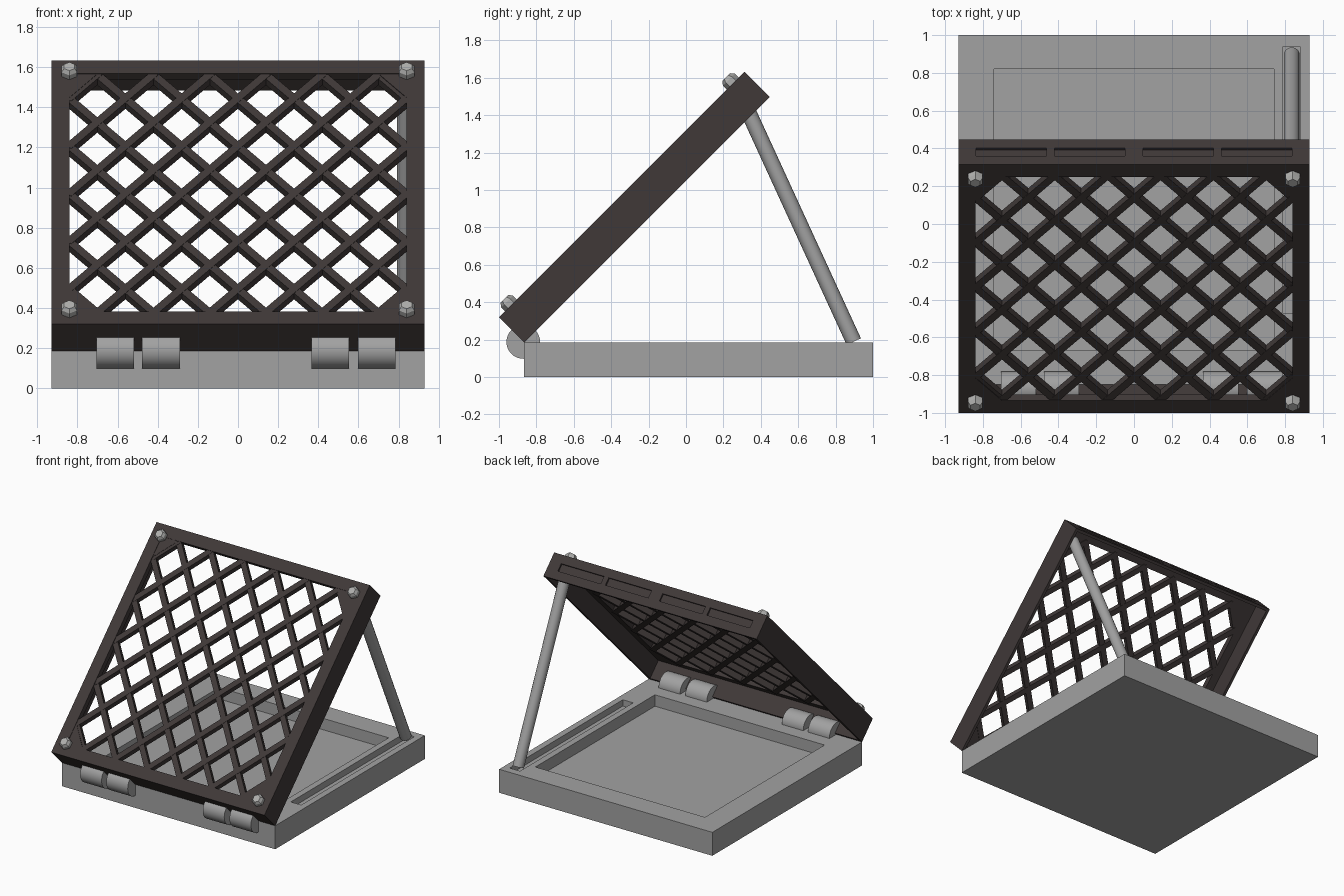
import bpy, bmesh, math
from mathutils import Matrix, Vector

if "Cube" in bpy.data.objects:
    bpy.data.objects.remove(bpy.data.objects["Cube"])


def material(name, rgb):
    m = bpy.data.materials.new(name)
    m.diffuse_color = (*rgb, 1)
    m.use_nodes = True
    m.node_tree.nodes["Principled BSDF"].inputs["Base Color"].default_value = m.diffuse_color
    return m


GREY = material("metal grey", (0.36, 0.36, 0.36))
PALE = material("bolt grey", (0.43, 0.43, 0.42))
DARK = material("dark brown", (0.05, 0.04, 0.039))

# lid space: x across, y up the slope, z out of the front face
LID = Matrix.Translation((0, -0.865, 0.185)) @ Matrix.Rotation(math.radians(45), 4, 'X')
L, T, W = 1.857, 0.19, 0.93     # lid length, thickness, half width
RIM = 0.09                      # visible rim width
WALL = 0.022


def add_box(bm, lo, hi):
    c = [(a + b) / 2 for a, b in zip(lo, hi)]
    s = [b - a for a, b in zip(lo, hi)]
    bmesh.ops.create_cube(bm, size=1, matrix=Matrix.Translation(c) @ Matrix.Diagonal((*s, 1)))


def finish(bm, name, mat, matrix=None, smooth=False):
    bmesh.ops.recalc_face_normals(bm, faces=bm.faces)
    me = bpy.data.meshes.new(name)
    bm.to_mesh(me)
    bm.free()
    ob = bpy.data.objects.new(name, me)
    bpy.context.collection.objects.link(ob)
    if mat:
        me.materials.append(mat)
    if matrix:
        ob.matrix_world = matrix
    if smooth:
        bpy.ops.object.select_all(action='DESELECT')
        ob.select_set(True)
        bpy.context.view_layer.objects.active = ob
        bpy.ops.object.shade_smooth_by_angle(angle=math.radians(35))
    return ob


def cut(ob, boxes):
    bm = bmesh.new()
    for lo, hi in boxes:
        add_box(bm, lo, hi)
    cutter = finish(bm, "cutter", None, ob.matrix_world.copy())
    cutter.hide_render = True
    mod = ob.modifiers.new("cut", 'BOOLEAN')
    mod.operation, mod.solver, mod.object = 'DIFFERENCE', 'EXACT', cutter
    bpy.context.view_layer.update()
    bpy.ops.object.select_all(action='DESELECT')
    ob.select_set(True)
    bpy.context.view_layer.objects.active = ob
    bpy.ops.object.modifier_apply(modifier=mod.name)
    bpy.data.objects.remove(cutter)


def rod(name, a, b, r, sides, mat):
    a, b = Vector(a), Vector(b)
    bm = bmesh.new()
    bmesh.ops.create_cone(bm, cap_ends=True, segments=sides, radius1=r, radius2=r, depth=(b - a).length)
    m = Matrix.Translation((a + b) / 2) @ (b - a).to_track_quat('Z', 'Y').to_matrix().to_4x4()
    return finish(bm, name, mat, m, smooth=True)


# base tray with a square recess and a storage groove for the prop
bm = bmesh.new()
add_box(bm, (-W, -0.865, 0), (W, 1.0, 0.185))
base = finish(bm, "base_tray", GREY)
cut(base, [((-0.74, -0.67, 0.095), (0.74, 0.82, 0.3)),
           ((0.79, -0.47, 0.135), (0.88, 0.94, 0.3))])

# lid walls
bm = bmesh.new()
add_box(bm, (-W, 0, 0), (W, WALL, T))
for s in (-1, 1):
    x0, x1 = sorted((s * W, s * (W - WALL)))
    add_box(bm, (x0, WALL, 0), (x1, L - WALL, T))
finish(bm, "lid_walls", DARK, LID)

# top end wall with four shallow slots
bm = bmesh.new()
add_box(bm, (-W, L - WALL, 0), (W, L, T))
end_wall = finish(bm, "lid_end_wall", DARK, LID)
cut(end_wall, [((x - 0.187, L - 0.014, 0.065), (x + 0.187, L + 0.1, 0.125))
               for x in (-0.65, -0.235, 0.235, 0.65)])

# lid front rim with filled corners
PX, PY = 0.28, (L - 2 * RIM) / 5     # lattice pitch
IX, IY, CY = W - RIM, L / 2 - RIM, L / 2
bm = bmesh.new()
for s in (-1, 1):
    y0, y1 = sorted((CY + s * IY, CY + s * (L / 2 - 0.001)))
    add_box(bm, (-W + 0.001, y0, T - 0.045), (W - 0.001, y1, T))
    x0, x1 = sorted((s * IX, s * (W - 0.001)))
    add_box(bm, (x0, CY - IY, T - 0.045), (x1, CY + IY, T))
    for t in (-1, 1):
        tri = [(s * IX, CY + t * IY), (s * (IX - PX / 2), CY + t * IY),
               (s * IX, CY + t * (IY - PY / 2))]
        lo = [bm.verts.new((*p, T - 0.045)) for p in tri]
        hi = [bm.verts.new((*p, T - 0.003)) for p in tri]
        bm.faces.new(lo)
        bm.faces.new(hi)
        for i in range(3):
            j = (i + 1) % 3
            bm.faces.new((lo[i], lo[j], hi[j], hi[i]))
finish(bm, "lid_rim", DARK, LID)

# diagonal lattice bars, clipped to the opening
bm = bmesh.new()
for s in (-1, 1):
    for k in range(-5, 6):
        p0, p1 = max(-3, -2.5 - k), min(3, 2.5 - k)
        a = Vector((s * p0 * PX, CY + (p0 + k) * PY, 0))
        b = Vector((s * p1 * PX, CY + (p1 + k) * PY, 0))
        d = b - a
        c = (a + b) / 2 + Vector((0, 0, T - 0.028 + 0.001 * s))
        bmesh.ops.create_cube(bm, size=1, matrix=Matrix.Translation(c)
                              @ Matrix.Rotation(math.atan2(d.y, d.x), 4, 'Z')
                              @ Matrix.Diagonal((d.length + 0.02, 0.042, 0.044, 1)))
finish(bm, "lid_lattice", DARK, LID)

# hexagonal corner bolts with a bevelled head
for i, (s, t) in enumerate([(-1, -1), (1, -1), (-1, 1), (1, 1)]):
    bm = bmesh.new()
    for r1, r2, z, h in ((0.045, 0.045, 0.015, 0.03), (0.045, 0.03, 0.0395, 0.019)):
        bmesh.ops.create_cone(bm, cap_ends=True, segments=6, radius1=r1, radius2=r2, depth=h,
                              matrix=Matrix.Translation((s * IX, CY + t * IY, T + z))
                              @ Matrix.Rotation(math.radians(30), 4, 'Z'))
    # points face left and right
    bmesh.ops.rotate(bm, verts=bm.verts, cent=(s * IX, CY + t * IY, 0),
                     matrix=Matrix.Rotation(math.radians(30), 3, 'Z'))
    finish(bm, f"corner_bolt_{i + 1}", PALE, LID)

# hinge knuckles
for i, x in enumerate((-0.705, -0.477, 0.365, 0.598)):
    rod(f"hinge_knuckle_{i + 1}", (x, -0.87, 0.188), (x + 0.187, -0.87, 0.188), 0.09, 32, GREY)

# prop rod holding the lid open
rod("prop_rod", (0.835, 0.897, 0.19), (0.835, 0.30, 1.49), 0.042, 16, GREY)
